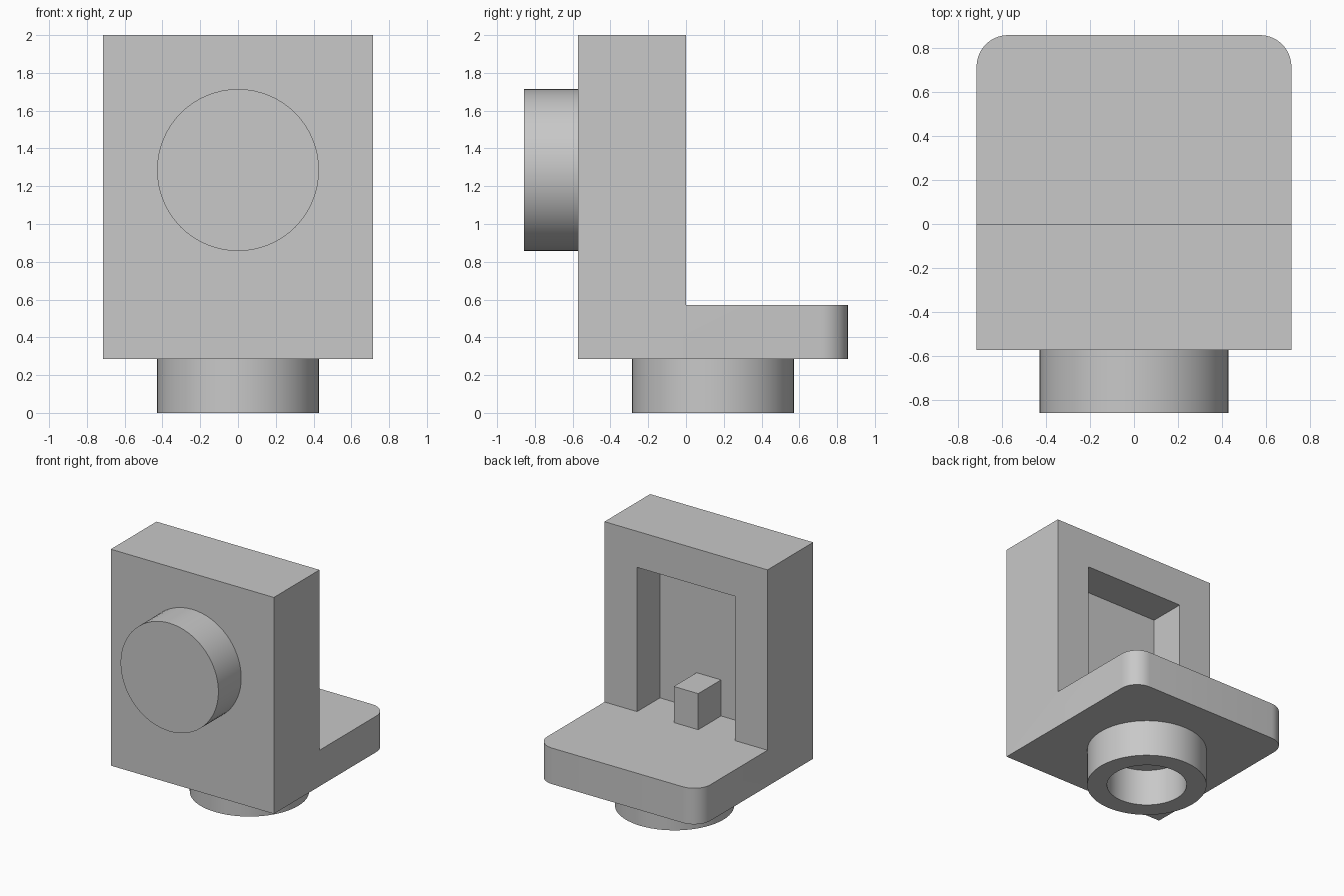
import bpy
import bmesh
from math import pi
from mathutils import Matrix, Vector

U = 2 / 7  # module: the part is seven modules tall

cube = bpy.data.objects.get("Cube")
if cube:
    bpy.data.objects.remove(cube, do_unlink=True)

grey = bpy.data.materials.new("light_grey")
grey.use_nodes = True
colour = (0.58, 0.58, 0.58, 1)
grey.diffuse_color = colour
grey.node_tree.nodes["Principled BSDF"].inputs["Base Color"].default_value = colour


def finish(bm, name, smooth=True):
    """Turn a bmesh into a grey object."""
    bmesh.ops.recalc_face_normals(bm, faces=bm.faces)
    mesh = bpy.data.meshes.new(name)
    bm.to_mesh(mesh)
    bm.free()
    obj = bpy.data.objects.new(name, mesh)
    bpy.context.collection.objects.link(obj)
    mesh.materials.append(grey)
    if smooth:
        activate(obj)
        bpy.ops.object.shade_smooth_by_angle(angle=pi / 6)
    return obj


def activate(obj):
    bpy.ops.object.select_all(action="DESELECT")
    obj.select_set(True)
    bpy.context.view_layer.objects.active = obj


def box(name, low, high):
    """Box between two corners given in modules."""
    low, high = Vector(low) * U, Vector(high) * U
    bm = bmesh.new()
    bmesh.ops.create_cube(bm, size=1)
    bmesh.ops.scale(bm, vec=high - low, verts=bm.verts)
    bmesh.ops.translate(bm, vec=(low + high) / 2, verts=bm.verts)
    return finish(bm, name, smooth=False)


def lathe(name, profile, matrix):
    """Revolve a (radius, height) profile around its axis."""
    bm = bmesh.new()
    verts = [bm.verts.new((r * U, 0, h * U)) for r, h in profile]
    edges = [bm.edges.new(pair) for pair in zip(verts, verts[1:])]
    bmesh.ops.spin(bm, geom=verts + edges, cent=(0, 0, 0), axis=(0, 0, 1),
                   angle=2 * pi, steps=64, use_duplicate=False)
    bmesh.ops.remove_doubles(bm, verts=bm.verts, dist=1e-5)
    bmesh.ops.transform(bm, matrix=matrix, verts=bm.verts)
    return finish(bm, name)


# L-shaped body: side profile in modules, extruded across the width
bm = bmesh.new()
outline = [(-2, 1), (3, 1), (3, 2), (0, 2), (0, 7), (-2, 7)]
side = bm.faces.new([bm.verts.new((-2.5 * U, y * U, z * U)) for y, z in outline])
grown = bmesh.ops.extrude_face_region(bm, geom=[side])["geom"]
bmesh.ops.translate(bm, vec=(5 * U, 0, 0),
                    verts=[v for v in grown if isinstance(v, bmesh.types.BMVert)])
# Rounded rear corners of the shelf
corners = [e for e in bm.edges
           if all(v.co.y > 2.9 * U for v in e.verts)
           and abs(e.verts[0].co.x - e.verts[1].co.x) < 0.01]
bmesh.ops.bevel(bm, geom=corners, offset=U / 2, segments=10, profile=0.5,
                affect="EDGES")
body = finish(bm, "bracket_body", smooth=False)

# Recess in the rear of the upright, level with the shelf
cutter = box("recess_cutter", (-1.5, -1, 2), (1.5, 1, 6))
cutter.hide_render = True
cut = body.modifiers.new("recess", "BOOLEAN")
cut.operation = "DIFFERENCE"
cut.solver = "EXACT"
cut.object = cutter
activate(body)
bpy.ops.object.modifier_apply(modifier=cut.name)
bpy.data.objects.remove(cutter, do_unlink=True)
bpy.ops.object.shade_smooth_by_angle(angle=pi / 6)

# Small block standing inside the recess
box("recess_block", (-0.375, -1, 2), (0.375, 0, 3))

# Solid stud on the front
lathe("front_stud", [(1.5, 0), (1.5, 1), (0, 1)],
      Matrix.Translation((0, -2 * U, 4.5 * U)) @ Matrix.Rotation(pi / 2, 4, "X"))

# Hollow tube under the body
lathe("bottom_tube", [(1.5, 1), (1.5, 0), (1, 0), (1, 1)],
      Matrix.Translation((0, U / 2, 0)))
